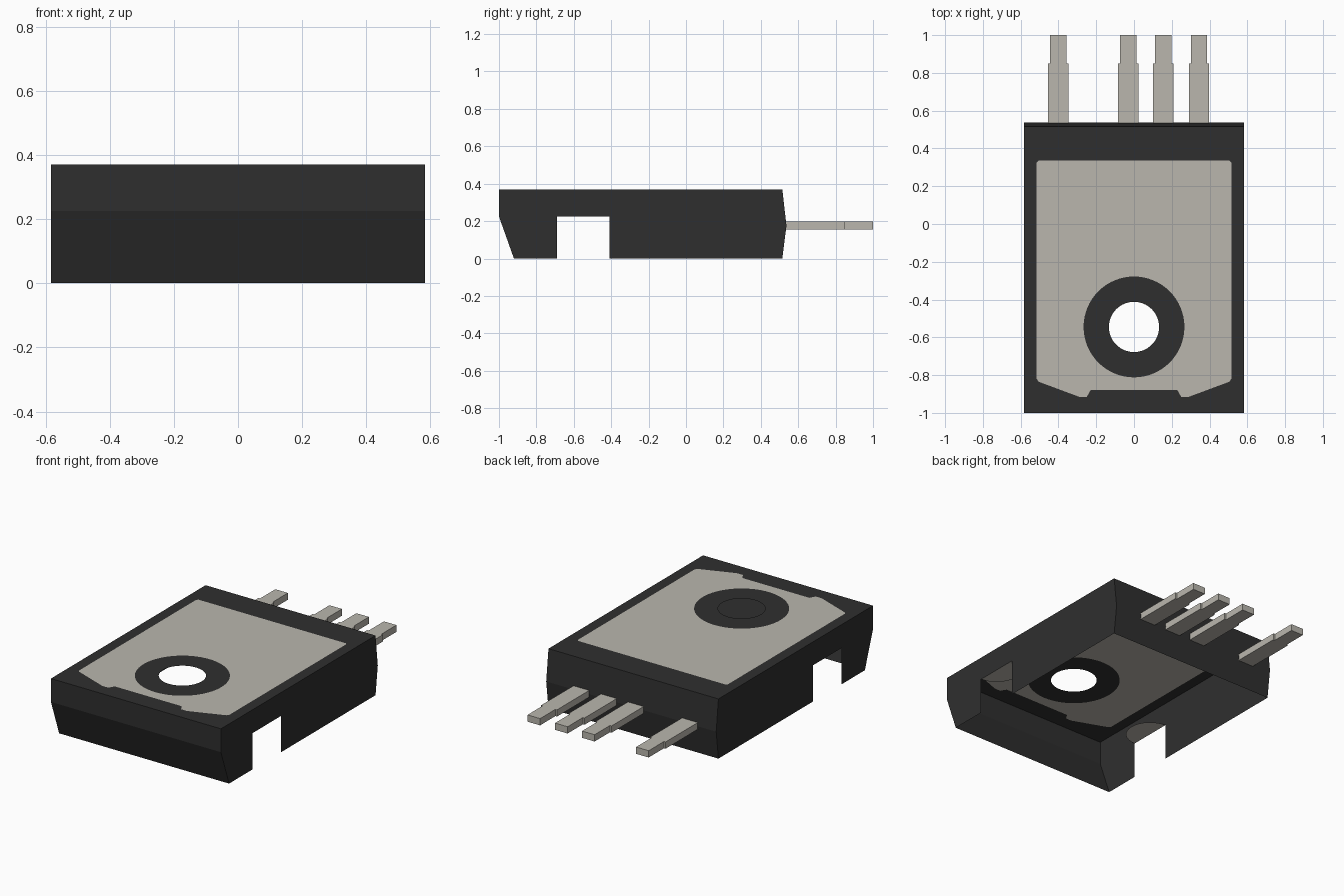
import bpy, bmesh, math

cube = bpy.data.objects.get("Cube")
if cube:
    bpy.data.objects.remove(cube)

HALF_WIDTH, TOP = 0.583, 0.37
HOLE_Y, NOTCH_Y, NOTCH_Z, NOTCH_R = -0.545, -0.55, 0.225, 0.14


def make_material(name, colour):
    mat = bpy.data.materials.new(name)
    mat.use_nodes = True
    mat.diffuse_color = colour
    bsdf = mat.node_tree.nodes["Principled BSDF"]
    bsdf.inputs["Base Color"].default_value = colour
    bsdf.inputs["Roughness"].default_value = 0.6
    return mat


black = make_material("black plastic", (0.028, 0.028, 0.028, 1))
metal = make_material("tinned metal", (0.49, 0.47, 0.42, 1))


def finish(bm, name, mat):
    mesh = bpy.data.meshes.new(name)
    bm.to_mesh(mesh)
    bm.free()
    mesh.materials.append(mat)
    obj = bpy.data.objects.new(name, mesh)
    bpy.context.collection.objects.link(obj)
    return obj


def circle(radius, y, segments=64):
    steps = [2 * math.pi * i / segments for i in range(segments)]
    return [(radius * math.cos(a), y + radius * math.sin(a)) for a in steps]


def flat_sheet(name, loops, z, mat):
    """Fill the area between an outer outline and an optional inner one."""
    bm = bmesh.new()
    for loop in loops:
        verts = [bm.verts.new((x, y, z)) for x, y in loop]
        for a, b in zip(verts, verts[1:] + verts[:1]):
            bm.edges.new((a, b))
    bmesh.ops.triangle_fill(bm, edges=bm.edges[:], use_beauty=True, normal=(0, 0, 1))
    for face in bm.faces:
        face.normal_update()
        if face.normal.z < 0:
            face.normal_flip()
    return finish(bm, name, mat)


# Hollow case walls: side profile with a notch, open underneath
front = [(-0.92, 0), (NOTCH_Y - NOTCH_R, 0), (NOTCH_Y - NOTCH_R, NOTCH_Z),
         (NOTCH_Y + NOTCH_R, NOTCH_Z), (NOTCH_Y + NOTCH_R, 0)]
back = [(0.515, 0), (0.537, 0.175), (0.515, TOP)]
nose = [(-1, TOP), (-1, 0.225)]
profile = front + back + nose
bm = bmesh.new()
right = [bm.verts.new((-HALF_WIDTH, y, z)) for y, z in profile]
left = [bm.verts.new((HALF_WIDTH, y, z)) for y, z in profile]
bm.faces.new(left)
bm.faces.new(right[::-1])
count = len(profile)
for i in (5, 6, 8, 9):
    j = (i + 1) % count
    bm.faces.new((right[i], right[j], left[j], left[i]))
finish(bm, "case_walls", black)

# Top: black rim, metal tab and black ring around the screw hole
rim = [(-HALF_WIDTH, -1), (HALF_WIDTH, -1), (HALF_WIDTH, 0.515), (-HALF_WIDTH, 0.515)]
half_tab = [(0.23, -0.88), (0.25, -0.915), (0.29, -0.915), (0.505, -0.835),
            (0.515, -0.82), (0.515, 0.325), (0.505, 0.335)]
tab = half_tab + [(-x, y) for x, y in reversed(half_tab)]
ring, hole = circle(0.267, HOLE_Y), circle(0.133, HOLE_Y)
flat_sheet("case_top_rim", [rim, tab], TOP, black)
flat_sheet("metal_tab", [tab, ring], TOP, metal)
flat_sheet("hole_ring", [ring, hole], TOP, black)

# Half-round ledges over the side notches
for side, name in ((1, "left"), (-1, "right")):
    arc = [(side * (HALF_WIDTH - NOTCH_R * math.sin(math.pi * i / 16)),
            NOTCH_Y - NOTCH_R * math.cos(math.pi * i / 16)) for i in range(17)]
    flat_sheet(name + "_notch_ledge", [arc], NOTCH_Z, metal)

# Stepped leads at the back
for n, x in enumerate((-0.401, -0.03, 0.155, 0.344)):
    outline = [(0.054, 0.525), (0.054, 0.85), (0.043, 0.85), (0.043, 1.0)]
    points = outline + [(-w, y) for w, y in reversed(outline)]
    bm = bmesh.new()
    face = bm.faces.new([bm.verts.new((x + w, y, 0.155)) for w, y in points])
    grown = bmesh.ops.extrude_face_region(bm, geom=[face])["geom"]
    raised = [v for v in grown if isinstance(v, bmesh.types.BMVert)]
    bmesh.ops.translate(bm, verts=raised, vec=(0, 0, 0.042))
    bmesh.ops.recalc_face_normals(bm, faces=bm.faces[:])
    finish(bm, f"lead_{n + 1}", metal)
